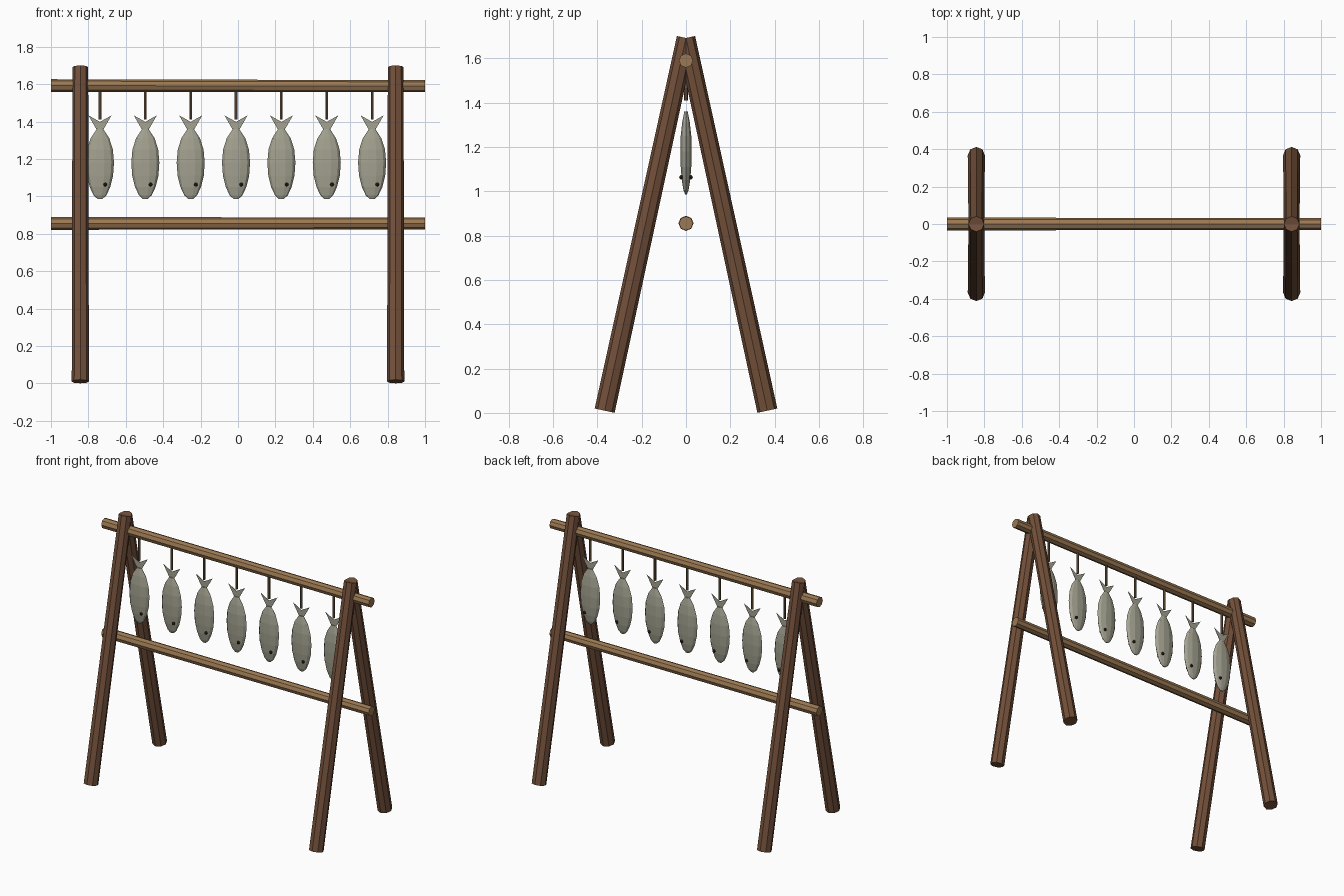
import bpy, bmesh, math
from mathutils import Vector

cube = bpy.data.objects.get("Cube")
if cube:
    bpy.data.objects.remove(cube, do_unlink=True)


def material(name, color):
    m = bpy.data.materials.new(name)
    m.use_nodes = True
    m.diffuse_color = (*color, 1)
    m.node_tree.nodes["Principled BSDF"].inputs["Base Color"].default_value = (*color, 1)
    return m


dark_wood = material("dark wood", (0.17, 0.08, 0.042))
light_wood = material("light wood", (0.33, 0.19, 0.085))
cord_brown = material("cord brown", (0.15, 0.09, 0.045))
fish_grey = material("fish grey", (0.37, 0.36, 0.28))
eye_dark = material("eye dark", (0.035, 0.014, 0.01))


def finish(bm, name, mats):
    bmesh.ops.recalc_face_normals(bm, faces=bm.faces)
    mesh = bpy.data.meshes.new(name)
    bm.to_mesh(mesh)
    bm.free()
    for m in mats:
        mesh.materials.append(m)
    obj = bpy.data.objects.new(name, mesh)
    bpy.context.collection.objects.link(obj)
    return obj


def pole(name, start, end, r_start, r_end, mat, sides=8):
    """Tapered straight pole between two points."""
    start, end = Vector(start), Vector(end)
    axis = end - start
    bm = bmesh.new()
    bmesh.ops.create_cone(bm, cap_ends=True, segments=sides, radius1=r_start,
                          radius2=r_end, depth=axis.length)
    obj = finish(bm, name, [mat])
    obj.rotation_mode = 'QUATERNION'
    obj.rotation_quaternion = axis.to_track_quat('Z', 'Y')
    obj.location = (start + end) / 2
    return obj


# Crossed legs at both ends
for side, x in (("right", -0.843), ("left", 0.843)):
    for place, s in (("front", -1), ("back", 1)):
        pole(f"{place}_{side}_leg", (x, s * 0.367, 0.01), (x, 0, 1.691),
             0.046, 0.042, dark_wood)

# Horizontal bars
pole("top_bar", (-1, 0, 1.592), (1, 0, 1.589), 0.034, 0.032, light_wood)
pole("lower_bar", (-1, 0, 0.855), (1, 0, 0.855), 0.034, 0.032, light_wood)

# Fish mesh: body rings as (height, half width, half thickness), head down
RINGS = [(0.985, 0.012, 0.004), (1.005, 0.034, 0.012), (1.05, 0.055, 0.02),
         (1.11, 0.07, 0.025), (1.18, 0.075, 0.027), (1.25, 0.069, 0.025),
         (1.31, 0.05, 0.018), (1.36, 0.017, 0.008)]
SIDES = 10


def build_fish():
    bm = bmesh.new()
    loops = []
    for z, w, t in RINGS:
        angles = [2 * math.pi * i / SIDES for i in range(SIDES)]
        loops.append([bm.verts.new((w * math.cos(a), t * math.sin(a), z)) for a in angles])
    for low, high in zip(loops, loops[1:]):
        for i in range(SIDES):
            j = (i + 1) % SIDES
            bm.faces.new((low[i], low[j], high[j], high[i]))
    bm.faces.new(loops[0])
    bm.faces.new(loops[-1])
    # Thin forked tail fin
    for s in (-1, 1):
        outline = [(0, 1.345), (s * 0.017, 1.355), (s * 0.062, 1.433), (0, 1.398)]
        front, back = ([bm.verts.new((x, y, z)) for x, z in outline] for y in (-0.001, 0.001))
        bm.faces.new(front)
        bm.faces.new(back)
        for i in range(4):
            j = (i + 1) % 4
            bm.faces.new((front[i], front[j], back[j], back[i]))
    # Eyes on both flanks
    body_faces = set(bm.faces)
    for s in (-1, 1):
        eye = bmesh.ops.create_uvsphere(bm, u_segments=8, v_segments=6, radius=0.01)
        bmesh.ops.translate(bm, verts=eye["verts"], vec=(0.028, s * 0.021, 1.063))
    for f in bm.faces:
        f.material_index = 0 if f in body_faces else 1
    return finish(bm, "fish_1", [fish_grey, eye_dark])


# Row of hanging fish with cords
first = build_fish()
for i in range(7):
    x = -0.738 + i * 0.2425
    fish = first
    if i:
        fish = bpy.data.objects.new(f"fish_{i + 1}", first.data)
        bpy.context.collection.objects.link(fish)
    fish.location.x = x
    pole(f"cord_{i + 1}", (x, 0, 1.41), (x, 0, 1.58), 0.008, 0.008, cord_brown, 6)
